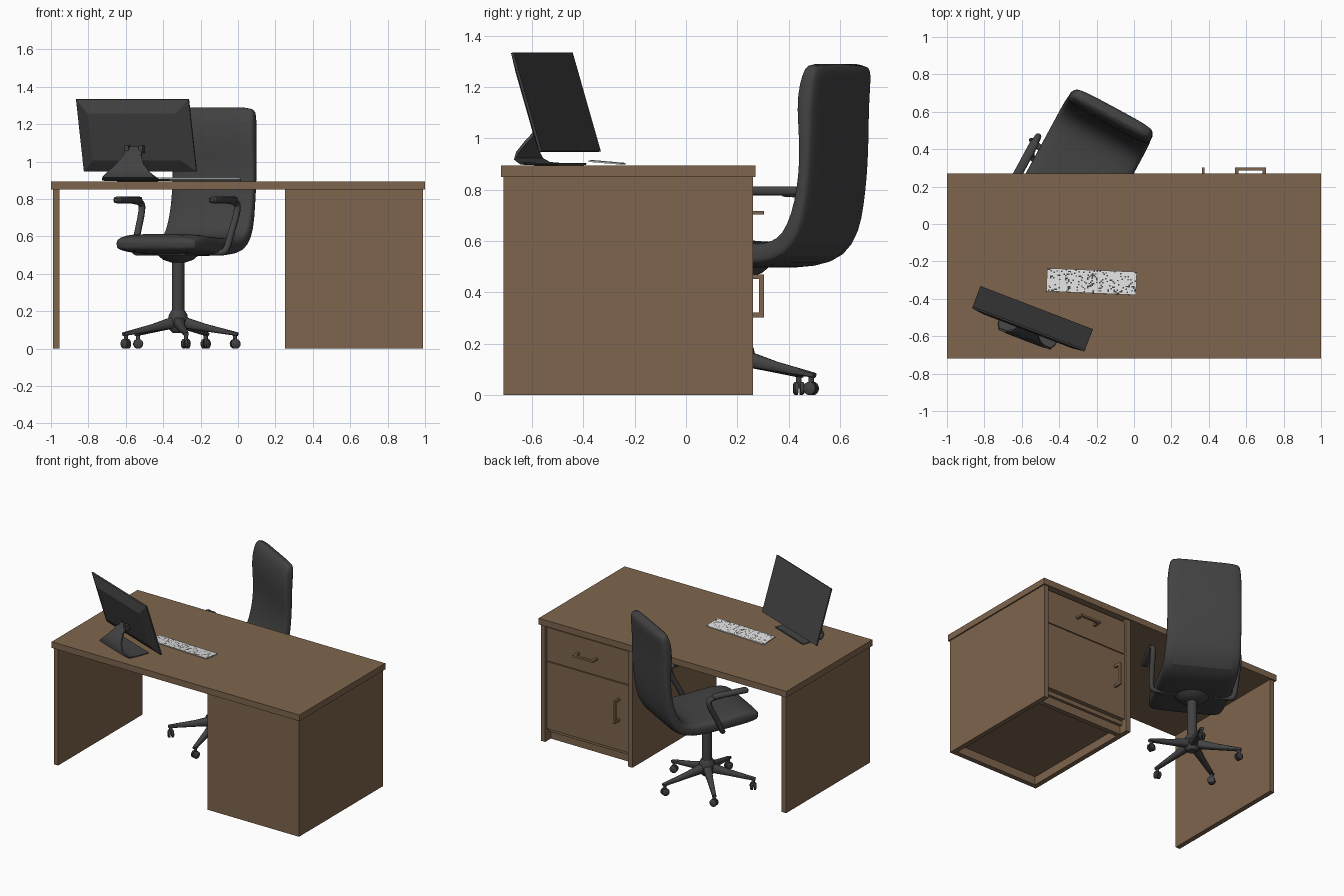
import bpy, bmesh, math, random
from mathutils import Matrix, Vector

if "Cube" in bpy.data.objects:
    bpy.data.objects.remove(bpy.data.objects["Cube"])


def material(name, rgb):
    m = bpy.data.materials.new(name)
    m.use_nodes = True
    m.diffuse_color = (*rgb, 1)
    bsdf = m.node_tree.nodes["Principled BSDF"]
    bsdf.inputs["Base Color"].default_value = (*rgb, 1)
    bsdf.inputs["Roughness"].default_value = 0.7
    return m


WOOD = material("brown wood", (0.21, 0.13, 0.075))
DARK = material("charcoal", (0.055, 0.055, 0.055))
WHITE = material("white plastic", (0.75, 0.75, 0.75))
GREY = material("key marking grey", (0.06, 0.06, 0.06))
WORLD = Matrix()


def finish(name, bm, mats, matrix=WORLD, smooth=False):
    bmesh.ops.recalc_face_normals(bm, faces=bm.faces)
    me = bpy.data.meshes.new(name)
    bm.to_mesh(me)
    bm.free()
    for m in mats:
        me.materials.append(m)
    ob = bpy.data.objects.new(name, me)
    bpy.context.collection.objects.link(ob)
    ob.matrix_world = matrix
    if smooth:
        bpy.ops.object.select_all(action="DESELECT")
        ob.select_set(True)
        bpy.context.view_layer.objects.active = ob
        bpy.ops.object.shade_smooth_by_angle(angle=math.radians(40))
    return ob


def add_box(bm, lo, hi):
    lo, hi = Vector(lo), Vector(hi)
    mat = Matrix.Translation((lo + hi) / 2) @ Matrix.Diagonal((*(hi - lo), 1))
    return bmesh.ops.create_cube(bm, size=1, matrix=mat)["verts"]


def box(name, lo, hi, mat=WOOD, matrix=WORLD):
    bm = bmesh.new()
    add_box(bm, lo, hi)
    return finish(name, bm, [mat], matrix)


def loft(name, rings, mat, matrix=WORLD):
    """Skin a row of equal rings and cap both ends."""
    bm = bmesh.new()
    loops = [[bm.verts.new(p) for p in r] for r in rings]
    n = len(loops[0])
    for a, b in zip(loops, loops[1:]):
        for i in range(n):
            bm.faces.new((a[i], a[(i + 1) % n], b[(i + 1) % n], b[i]))
    bm.faces.new(loops[0])
    bm.faces.new(loops[-1])
    return finish(name, bm, [mat], matrix, True)


def lathe(name, profile, mat, matrix=WORLD, n=24):
    turn = [math.tau * i / n for i in range(n)]
    return loft(name, [[(r * math.cos(a), r * math.sin(a), z) for a in turn]
                       for r, z in profile], mat, matrix)


def oval(path, power, n=28):
    """Rounded rings along a path of (y, z, half thickness, half width)."""
    rings = []
    for i, (y, z, t, w) in enumerate(path):
        a, b = path[max(i - 1, 0)], path[min(i + 1, len(path) - 1)]
        d = Vector((b[0] - a[0], b[1] - a[1])).normalized()
        ring = []
        for k in range(n):
            c, s = math.cos(math.tau * k / n), math.sin(math.tau * k / n)
            c = math.copysign(abs(c) ** power, c) * w
            s = math.copysign(abs(s) ** power, s) * t
            ring.append((c, y - d.y * s, z + d.x * s))
        rings.append(ring)
    return rings


def tube(name, points, radius, matrix, squash=1.0):
    cu = bpy.data.curves.new(name, "CURVE")
    cu.dimensions = "3D"
    cu.bevel_depth, cu.bevel_resolution, cu.use_fill_caps = radius, 3, True
    sp = cu.splines.new("NURBS")
    sp.points.add(len(points) - 1)
    for p, co in zip(sp.points, points):
        p.co = (*co, 1)
    sp.use_endpoint_u, sp.order_u, sp.resolution_u = True, 3, 5
    cu.materials.append(DARK)
    ob = bpy.data.objects.new(name, cu)
    bpy.context.collection.objects.link(ob)
    ob.matrix_world = matrix


# Desk: top, end panel and open-bottomed cabinet
box("desk_top", (-1, -0.72, 0.85), (1, 0.27, 0.895))
box("end_panel", (-0.99, -0.71, 0), (-0.955, 0.26, 0.85))
box("cabinet_inner_side", (0.25, -0.71, 0), (0.285, 0.26, 0.85))
box("cabinet_outer_side", (0.955, -0.71, 0), (0.99, 0.26, 0.85))
box("cabinet_front_panel", (0.285, -0.71, 0), (0.955, -0.675, 0.85))
box("cabinet_floor", (0.285, -0.675, 0.06), (0.955, 0.215, 0.09))
box("cabinet_plinth", (0.285, 0.16, 0), (0.955, 0.195, 0.06))
box("cabinet_top_rail", (0.285, 0.18, 0.835), (0.955, 0.22, 0.85))
box("drawer_front", (0.288, 0.21, 0.588), (0.952, 0.245, 0.832))
box("cabinet_door", (0.288, 0.21, 0.092), (0.952, 0.245, 0.582))


def handle(name, lo, hi, axis):
    """Square bracket: a grip bar and two legs."""
    bm = bmesh.new()
    t = 0.018
    grip = list(lo)
    grip[1] = hi[1] - t
    add_box(bm, grip, hi)
    for end in (lo[axis], hi[axis] - t):
        a, b = list(lo), list(hi)
        a[axis], b[axis], b[1] = end, end + t, hi[1] - t
        add_box(bm, a, b)
    finish(name, bm, [WOOD])


handle("drawer_handle", (0.54, 0.24, 0.703), (0.705, 0.303, 0.717), 0)
handle("door_handle", (0.363, 0.24, 0.303), (0.377, 0.303, 0.47), 2)

# Chair: padded shell swept along its side profile
CHAIR = Matrix.Translation((-0.32, 0.215, 0)) @ Matrix.Rotation(math.radians(-28.4), 4, "Z")
shell = [(-0.275, 0.555, 0.015, 0.22), (-0.262, 0.557, 0.036, 0.24),
         (-0.18, 0.565, 0.055, 0.255), (-0.05, 0.553, 0.05, 0.255),
         (0.1, 0.545, 0.05, 0.255), (0.22, 0.545, 0.05, 0.255),
         (0.31, 0.572, 0.052, 0.255), (0.365, 0.65, 0.045, 0.255),
         (0.39, 0.75, 0.037, 0.25), (0.405, 0.85, 0.034, 0.25),
         (0.412, 0.97, 0.034, 0.25), (0.405, 1.12, 0.046, 0.25),
         (0.415, 1.21, 0.046, 0.245), (0.428, 1.27, 0.038, 0.235),
         (0.434, 1.29, 0.018, 0.22)]
seat = loft("chair_shell", oval(shell, 0.45), DARK, CHAIR)
seat.modifiers.new("soften", "SUBSURF").levels = 1

# Chair column and seat mount
lathe("seat_mount", [(0.035, 0.46), (0.08, 0.475), (0.11, 0.5), (0.11, 0.52)], DARK, CHAIR)
lathe("gas_column", [(0.033, 0.17), (0.033, 0.47)], DARK, CHAIR)
lathe("base_hub", [(0.03, 0.085), (0.045, 0.1), (0.053, 0.15), (0.05, 0.18), (0.036, 0.205)],
      DARK, CHAIR)

# Armrests and the bar under the seat
for side, label in ((-1, "right"), (1, "left")):
    pad = [(-0.155, 0.795, 0.008, 0.015), (-0.145, 0.795, 0.018, 0.024),
           (0.09, 0.795, 0.018, 0.024), (0.105, 0.795, 0.008, 0.015)]
    loft(label + "_arm_pad", oval(pad, 0.7, 16), DARK,
         CHAIR @ Matrix.Translation((side * 0.29, 0, 0)))
    tube(label + "_arm_post", [(side * u, v, z) for u, v, z in (
        (0.29, 0.03, 0.79), (0.29, 0.13, 0.79), (0.29, 0.13, 0.73), (0.285, 0.07, 0.62),
        (0.28, 0.02, 0.515), (0.24, 0.01, 0.515), (0, 0, 0.515))], 0.018, CHAIR)

# Five-legged base with twin-wheel castors
for i in range(5):
    leg = CHAIR @ Matrix.Rotation(math.radians(72 * i), 4, "Z")
    arm = [(0.02, 0.142, 0.032, 0.03), (0.15, 0.112, 0.02, 0.02), (0.325, 0.077, 0.01, 0.014)]
    loft(f"base_leg_{i + 1}", oval(arm, 0.6, 12), DARK, leg)
    spot = leg @ Matrix.Translation((0, 0.31, 0))
    lathe(f"castor_stem_{i + 1}", [(0.011, 0.025), (0.011, 0.08)], DARK, spot, 10)
    swivel = spot @ Matrix.Rotation(0.9 * i, 4, "Z") @ Matrix.Translation((0, 0, 0.026))
    for s in (-1, 1):
        lathe(f"castor_wheel_{i + 1}_{'a' if s < 0 else 'b'}",
              [(0.026, 0.004), (0.026, 0.016), (0.018, 0.022)], DARK,
              swivel @ Matrix.Rotation(s * math.pi / 2, 4, "Y"), 16)

# Monitor: thin tilted panel with a raised back
DISPLAY = Matrix.Translation((-0.52, -0.447, 0)) @ Matrix.Rotation(math.radians(-21), 4, "Z")
bm = bmesh.new()
add_box(bm, (-0.322, -0.01, 0), (0.322, 0, 0.403))
bm.normal_update()
back = min(bm.faces, key=lambda f: f.normal.y)
bmesh.ops.inset_region(bm, faces=[back], thickness=0.1)
for v in back.verts:
    v.co.y -= 0.03
finish("monitor_panel", bm, [DARK],
       DISPLAY @ Matrix.Translation((0, 0, 0.95)) @ Matrix.Rotation(math.radians(17), 4, "X"))

# Monitor stand: one curved sheet from foot to neck
stand = [(0, 0.9, 0.005, 0.165), (-0.1, 0.9, 0.005, 0.165), (-0.15, 0.903, 0.006, 0.165),
         (-0.178, 0.92, 0.007, 0.15), (-0.18, 0.945, 0.008, 0.12), (-0.16, 0.985, 0.008, 0.08),
         (-0.125, 1.03, 0.008, 0.052), (-0.085, 1.075, 0.008, 0.045)]
loft("monitor_stand", oval(stand, 0.3, 20), DARK, DISPLAY)
for s in (-1, 1):
    box("stand_hinge_" + ("right" if s < 0 else "left"), (s * 0.04 - 0.012, -0.11, 1.045),
        (s * 0.04 + 0.012, -0.05, 1.085), DARK, DISPLAY)

# Keyboard: sloped white slab with a speckled key plate
KEYS = (Matrix.Translation((-0.227, -0.308, 0.906)) @ Matrix.Rotation(math.radians(-2.4), 4, "Z")
        @ Matrix.Rotation(math.radians(-5), 4, "X"))
box("keyboard_body", (-0.24, -0.062, -0.003), (0.24, 0.062, 0.003), WHITE, KEYS)
random.seed(4)
bm = bmesh.new()
bmesh.ops.create_grid(bm, x_segments=60, y_segments=16, size=1,
                      matrix=Matrix.Translation((0, 0, 0.004)) @ Matrix.Diagonal((0.238, 0.06, 1, 1)))
for f in bm.faces:
    f.material_index = int(random.random() < 0.16)
finish("keyboard_keys", bm, [WHITE, GREY], KEYS)
